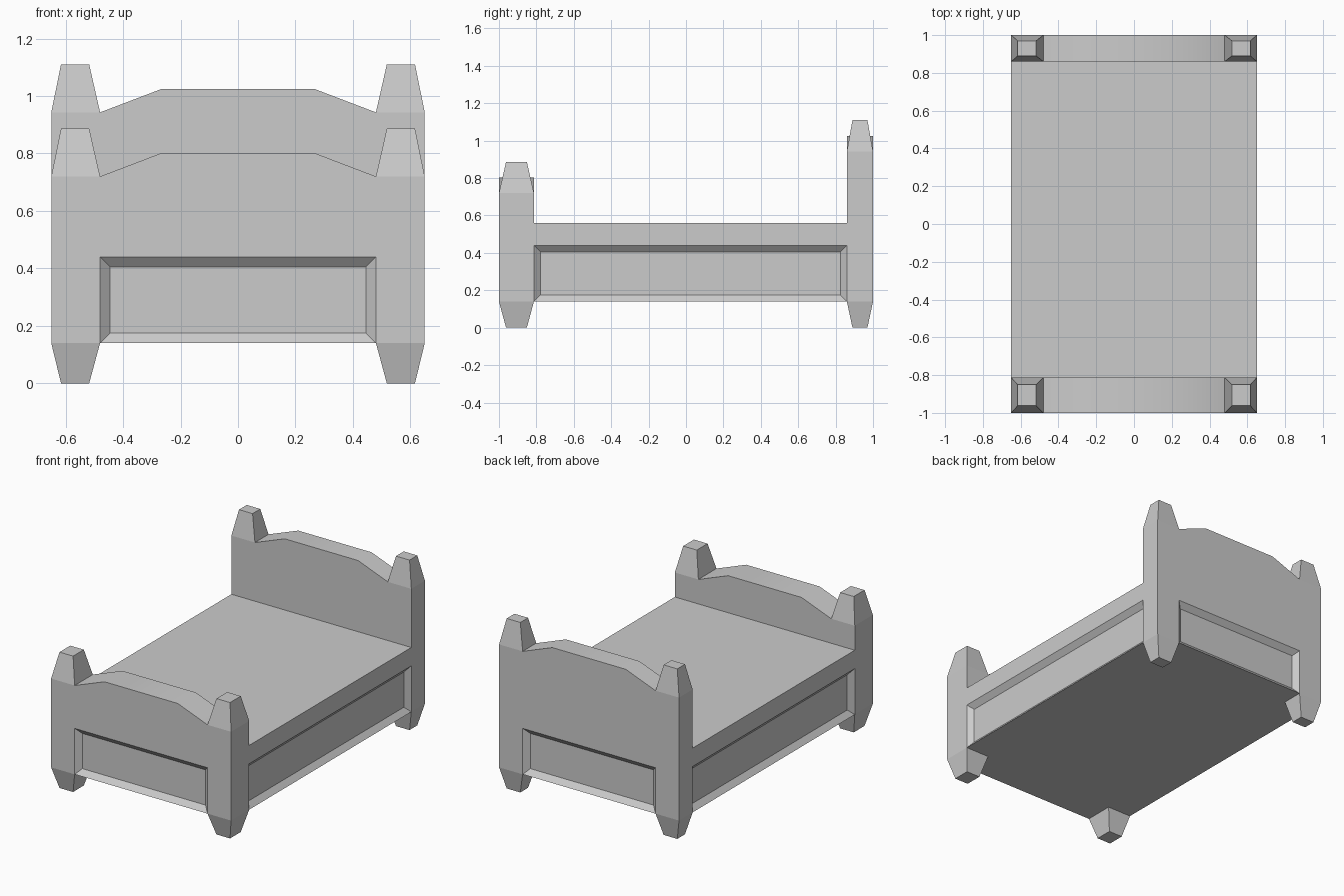
import bpy, bmesh

if "Cube" in bpy.data.objects:
    bpy.data.objects.remove(bpy.data.objects["Cube"])

HALF_W, POST_IN = 0.65, 0.48      # outer half width, inner edge of posts
BASE_Z, PANEL_Z, BED_Z = 0.14, 0.44, 0.56
INSET, DEPTH = 0.035, -0.03       # recessed panel border and depth


def finish(bm, name):
    bmesh.ops.recalc_face_normals(bm, faces=bm.faces)
    mesh = bpy.data.meshes.new(name)
    bm.to_mesh(mesh)
    bm.free()
    obj = bpy.data.objects.new(name, mesh)
    bpy.context.collection.objects.link(obj)
    return obj


def loft(levels):
    """Stack of rectangles (x0, x1, y0, y1, z) joined into a closed solid."""
    bm = bmesh.new()
    rings = [[bm.verts.new(p) for p in ((x0, y0, z), (x1, y0, z), (x1, y1, z), (x0, y1, z))]
             for x0, x1, y0, y1, z in levels]
    for a, b in zip(rings, rings[1:]):
        for i in range(4):
            j = (i + 1) % 4
            bm.faces.new((a[i], a[j], b[j], b[i]))
    bm.faces.new(rings[0][::-1])
    bm.faces.new(rings[-1])
    return bm


def recess(bm, test):
    """Sink a bevelled panel into the chosen low faces."""
    bmesh.ops.recalc_face_normals(bm, faces=bm.faces)
    bm.normal_update()
    faces = [f for f in bm.faces
             if BASE_Z < f.calc_center_median().z < PANEL_Z and test(f)]
    bmesh.ops.inset_individual(bm, faces=faces, thickness=INSET, depth=DEPTH,
                               use_even_offset=True)


def post(name, side, y0, y1, shoulder, top, ty):
    """Square post with tapered foot and tapered finial."""
    wide = sorted((side * POST_IN, side * HALF_W))
    slim = sorted((side * 0.518, side * 0.616))
    finish(loft([(*slim, y0 + ty, y1 - ty, 0), (*wide, y0, y1, BASE_Z),
                 (*wide, y0, y1, shoulder), (*slim, y0 + ty, y1 - ty, top)]), name)


def board(name, y_out, y_in, shoulder, crest):
    """Arched end board with a recessed panel on its outer face."""
    bm = bmesh.new()
    pts = [(-POST_IN, BASE_Z), (POST_IN, BASE_Z), (POST_IN, PANEL_Z), (POST_IN, shoulder),
           (0.265, crest), (-0.265, crest), (-POST_IN, shoulder), (-POST_IN, PANEL_Z)]
    v = [bm.verts.new((x, y_out, z)) for x, z in pts]
    w = [bm.verts.new((x, y_in, z)) for x, z in pts]
    for ring in (v, w):
        bm.faces.new([ring[i] for i in (0, 1, 2, 7)])
        bm.faces.new(ring[2:])
    for i in range(8):
        j = (i + 1) % 8
        bm.faces.new((v[i], v[j], w[j], w[i]))
    recess(bm, lambda f: abs(f.calc_center_median().y - y_out) < 1e-4)
    obj = finish(bm, name)
    # soft shading across the arch only
    bpy.ops.object.select_all(action='DESELECT')
    obj.select_set(True)
    bpy.context.view_layer.objects.active = obj
    bpy.ops.object.shade_smooth_by_angle(angle=0.52)


# head and foot ends: outer y, inner y, shoulder, crest, post top, taper in y
for end, y_out, y_in, shoulder, crest, top, ty in (
        ("foot", -1.0, -0.813, 0.72, 0.802, 0.887, 0.038),
        ("head", 1.0, 0.86, 0.943, 1.025, 1.11, 0.03)):
    board(end + "board", y_out, y_in, shoulder, crest)
    for label, side in (("left", -1), ("right", 1)):
        post(f"{end}_post_{label}", side, min(y_out, y_in), max(y_out, y_in),
             shoulder, top, ty)

# bed base with recessed side panels
base = loft([(-HALF_W, HALF_W, -0.813, 0.86, z) for z in (BASE_Z, PANEL_Z, BED_Z)])
recess(base, lambda f: abs(f.normal.x) > 0.9)
finish(base, "bed_base")
